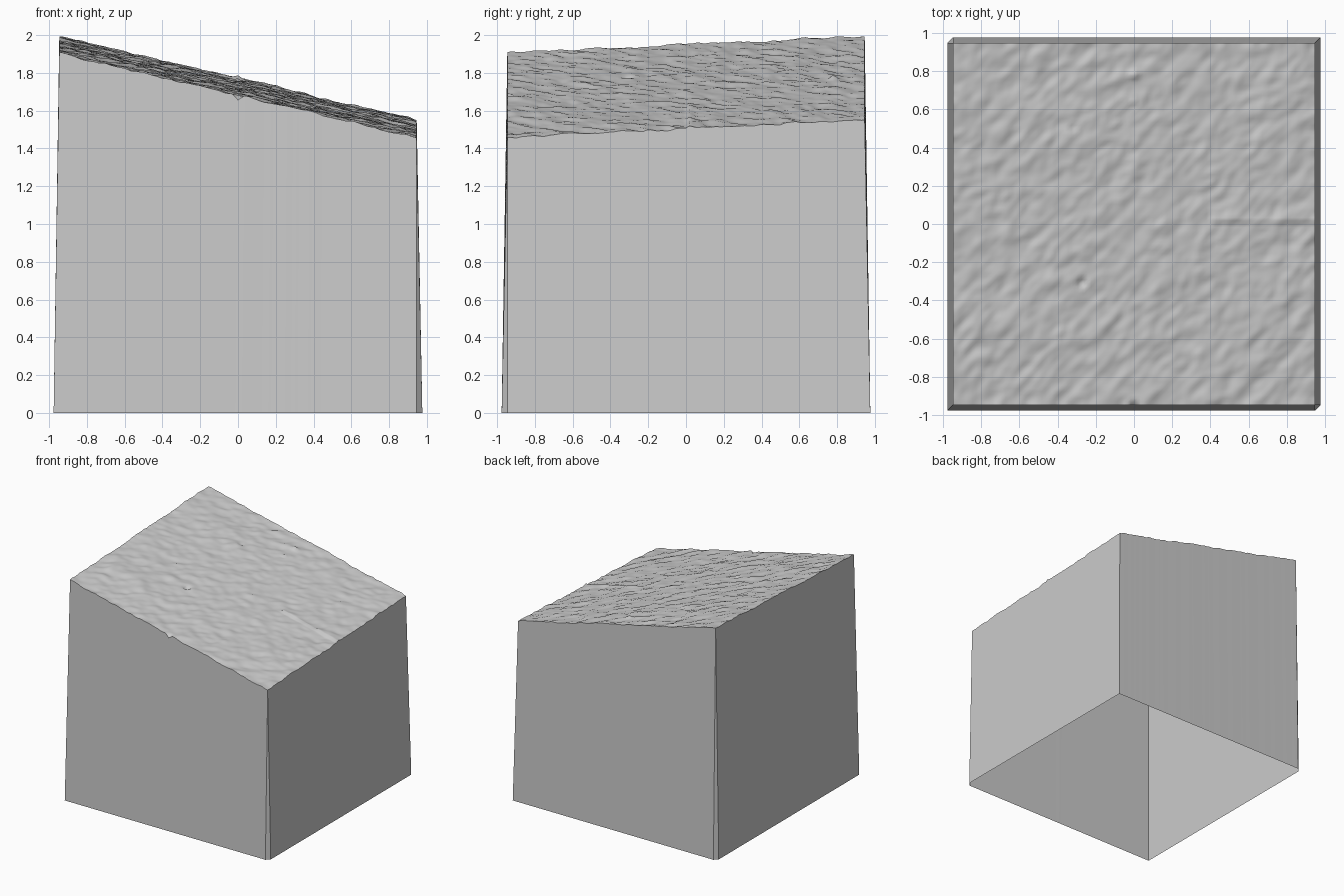
import bpy
import bmesh
from mathutils import Vector, noise

cube = bpy.data.objects.get("Cube")
if cube:
    bpy.data.objects.remove(cube)

N = 110           # grid cells along each side
TOP = 0.946       # half width of the ground surface
BASE = 0.976      # half width at the foot of the skirts

stone = bpy.data.materials.new("plain_grey")
stone.use_nodes = True
grey = (0.6, 0.6, 0.6, 1)
stone.diffuse_color = grey
stone.node_tree.nodes["Principled BSDF"].inputs["Base Color"].default_value = grey

# Small pits and bumps: x, y, radius, height
SPOTS = [(0, -0.95, 0.03, -0.035), (-0.27, -0.31, 0.03, -0.025),
         (0, 0.78, 0.03, 0.02), (0, 0.64, 0.02, 0.018), (-0.32, 0.5, 0.03, -0.015)]


def height(x, y):
    """Tilted plane with slanted ripples, a shallow step and a few spots."""
    z = 1.728 - 0.235 * x + 0.048 * y
    along, across = (x + y) * 0.7, (y - x) * 0.7
    z += 0.010 * noise.noise(Vector((along * 7, across * 14, 3)))
    z += 0.007 * noise.noise(Vector((along * 15, across * 28, 8)))
    z += 0.008 * noise.noise(Vector((x * 3, y * 3, 5)))
    if x > 0.4 and 0 < y < 0.1:
        z += 0.012 * (1 - y / 0.1)
    for sx, sy, r, h in SPOTS:
        d = ((x - sx) ** 2 + (y - sy) ** 2) ** 0.5
        z += h * max(0, 1 - d / r)
    return z


def finish(name, bm):
    mesh = bpy.data.meshes.new(name)
    bm.to_mesh(mesh)
    bm.free()
    mesh.materials.append(stone)
    obj = bpy.data.objects.new(name, mesh)
    bpy.context.collection.objects.link(obj)
    return obj


# Ground surface
bm = bmesh.new()
bmesh.ops.create_grid(bm, x_segments=N, y_segments=N, size=TOP)
for v in bm.verts:
    v.co.z = height(v.co.x, v.co.y)
for f in bm.faces:
    f.smooth = True
finish("ground_surface", bm)


# Four leaning skirts, open underneath
def skirt(name, start, end, out, start_foot, end_foot):
    bm = bmesh.new()
    a, b = Vector(start) * TOP, Vector(end) * TOP
    rim = []
    for i in range(N + 1):
        p = a.lerp(b, i / N)
        rim.append(bm.verts.new((p.x, p.y, height(p.x, p.y))))
    shift = Vector(out) * (BASE - TOP)
    foot_a = Vector(start) * (BASE if start_foot else TOP)
    foot_b = Vector(end) * (BASE if end_foot else TOP)
    if not start_foot:
        foot_a += shift
    if not end_foot:
        foot_b += shift
    feet = [bm.verts.new((*foot_a.lerp(foot_b, i / N), 0)) for i in range(N + 1)]
    for i in range(N):
        bm.faces.new((feet[i], feet[i + 1], rim[i + 1], rim[i]))
    finish(name, bm)


# Two opposite corners meet in a mitre, the other two are chamfered
skirt("front_skirt", (-1, -1), (1, -1), (0, -1), True, False)
skirt("left_skirt", (1, -1), (1, 1), (1, 0), False, True)
skirt("back_skirt", (1, 1), (-1, 1), (0, 1), True, False)
skirt("right_skirt", (-1, 1), (-1, -1), (-1, 0), False, True)

# Narrow chamfers closing the two open corners
for name, s in (("front_corner", 1), ("back_corner", -1)):
    bm = bmesh.new()
    x, y = s * TOP, -s * TOP
    bm.faces.new([bm.verts.new(p) for p in
                  ((x, -s * BASE, 0), (s * BASE, y, 0), (x, y, height(x, y)))])
    finish(name, bm)
